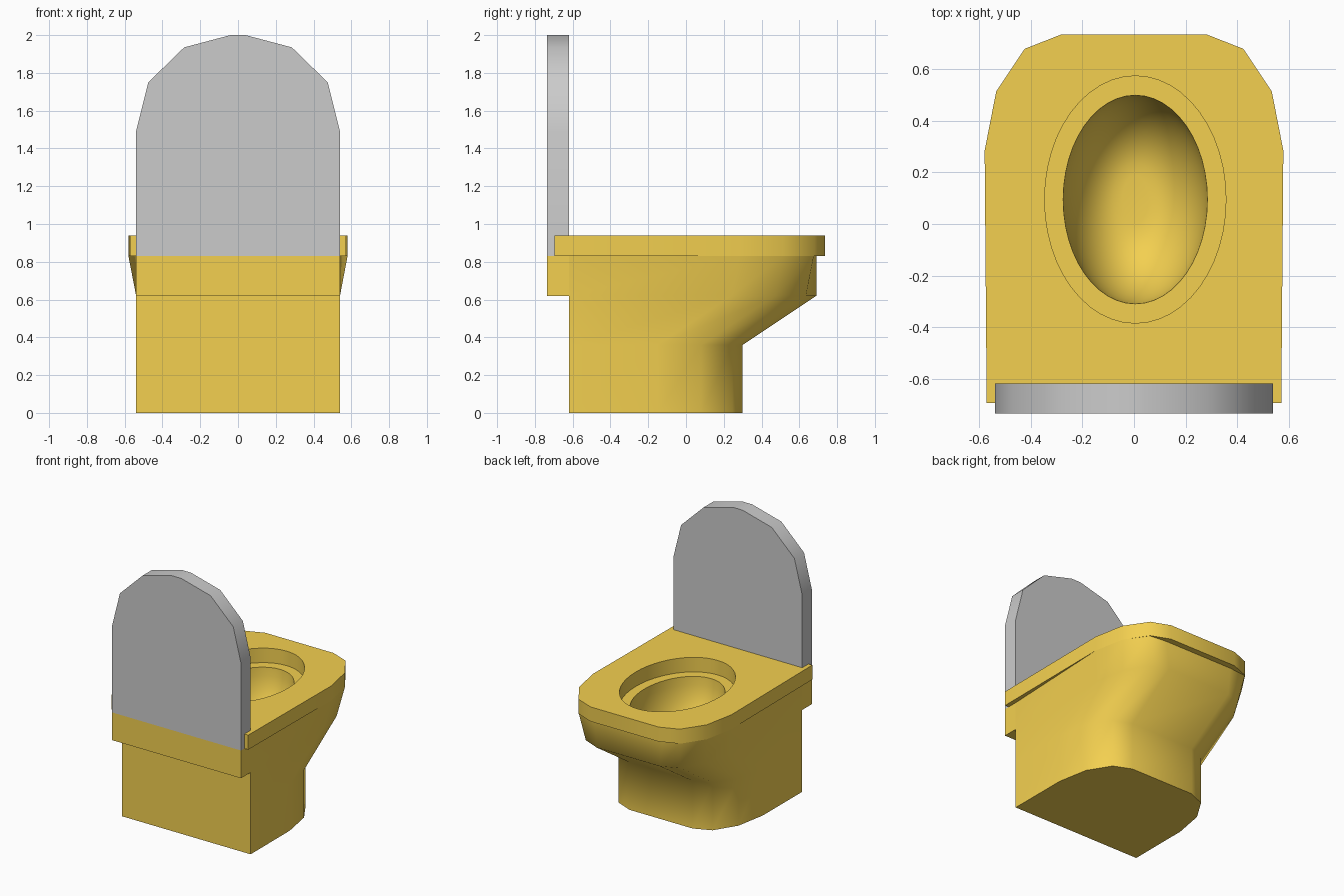
import bpy, bmesh, math

if "Cube" in bpy.data.objects:
    bpy.data.objects.remove(bpy.data.objects["Cube"])

GOLD = bpy.data.materials.new("gold")
GOLD.diffuse_color = (0.9, 0.63, 0.08, 1)
GOLD.use_nodes = True
GOLD.node_tree.nodes["Principled BSDF"].inputs["Base Color"].default_value = GOLD.diffuse_color


def loft(name, rings, mat=None, angle=60):
    """Closed solid through rings with equal point counts."""
    bm = bmesh.new()
    vs = [[bm.verts.new(p) for p in r] for r in rings]
    n = len(vs[0])
    for a, b in zip(vs, vs[1:]):
        for i in range(n):
            j = (i + 1) % n
            bm.faces.new((a[i], a[j], b[j], b[i]))
    bm.faces.new(vs[0][::-1])
    bm.faces.new(vs[-1])
    bmesh.ops.recalc_face_normals(bm, faces=bm.faces)
    me = bpy.data.meshes.new(name)
    bm.to_mesh(me)
    bm.free()
    ob = bpy.data.objects.new(name, me)
    bpy.context.collection.objects.link(ob)
    if mat:
        me.materials.append(mat)
    smooth(ob, angle)
    return ob


def smooth(ob, angle):
    bpy.ops.object.select_all(action='DESELECT')
    bpy.context.view_layer.objects.active = ob
    ob.select_set(True)
    bpy.ops.object.shade_smooth_by_angle(angle=math.radians(angle))


def mirrored(half):
    return half + [(-x, y) for x, y in reversed(half)]


def ellipse(rx, ry, z, n=48):
    return [(0.005 + rx * math.cos(2 * math.pi * i / n),
             0.095 + ry * math.sin(2 * math.pi * i / n), z) for i in range(n)]


def cut(ob, cutter):
    m = ob.modifiers.new("cut", 'BOOLEAN')
    m.object = cutter
    m.solver = 'EXACT'
    bpy.context.view_layer.objects.active = ob
    bpy.ops.object.modifier_apply(modifier=m.name)
    bpy.data.objects.remove(cutter)
    smooth(ob, 60)


# Rounded front outline shared by base, bowl body and seat
FRONT = [(0.58, 0.285), (0.535, 0.515), (0.425, 0.68), (0.285, 0.735)]


def outline(z, back, back_x, shift=0.0, sx=1.0, top_y=9):
    half = [(back_x, back)] + [(x * sx, min(y + shift, top_y - 0.1 * max(0, x - 0.285)))
                               for x, y in FRONT]
    return [(x, y, z) for x, y in mirrored(half)]


# Pedestal and bowl body
body = loft("bowl_body", [
    outline(0.0, -0.62, 0.54, -0.435, 0.93),
    outline(0.36, -0.62, 0.54, -0.435, 0.93),
    outline(0.62, -0.62, 0.54, -0.045, 0.93),
    outline(0.83, -0.62, 0.54, 0.0, 1.0, 0.69)], GOLD)
steps = [math.pi / 2 * i / 10 for i in range(11)]
bowl = [ellipse(0.28, 0.405, 0.9)] + [
    ellipse(0.05 + 0.23 * math.cos(a), 0.095 + 0.31 * math.cos(a),
            0.83 - 0.4 * math.sin(a)) for a in steps]
cut(body, loft("bowl_cutter", bowl))

# Seat with oval opening
seat = loft("seat", [outline(z, -0.695, 0.572) for z in (0.83, 0.94)], GOLD)
cut(seat, loft("seat_cutter", [ellipse(0.352, 0.48, z) for z in (0.7, 1.1)]))

# Rear shelf that carries the lid
loft("rear_shelf", [[(x, y, z) for x, y in
                     [(-0.54, -0.735), (0.54, -0.735), (0.54, -0.62), (-0.54, -0.62)]]
                    for z in (0.62, 0.83)], GOLD)

# Raised lid
lid = mirrored([(0.54, 0.83), (0.54, 1.49), (0.475, 1.75), (0.285, 1.935), (0.04, 2.0)])
loft("lid", [[(x, y, z) for x, z in lid] for y in (-0.735, -0.62)])
